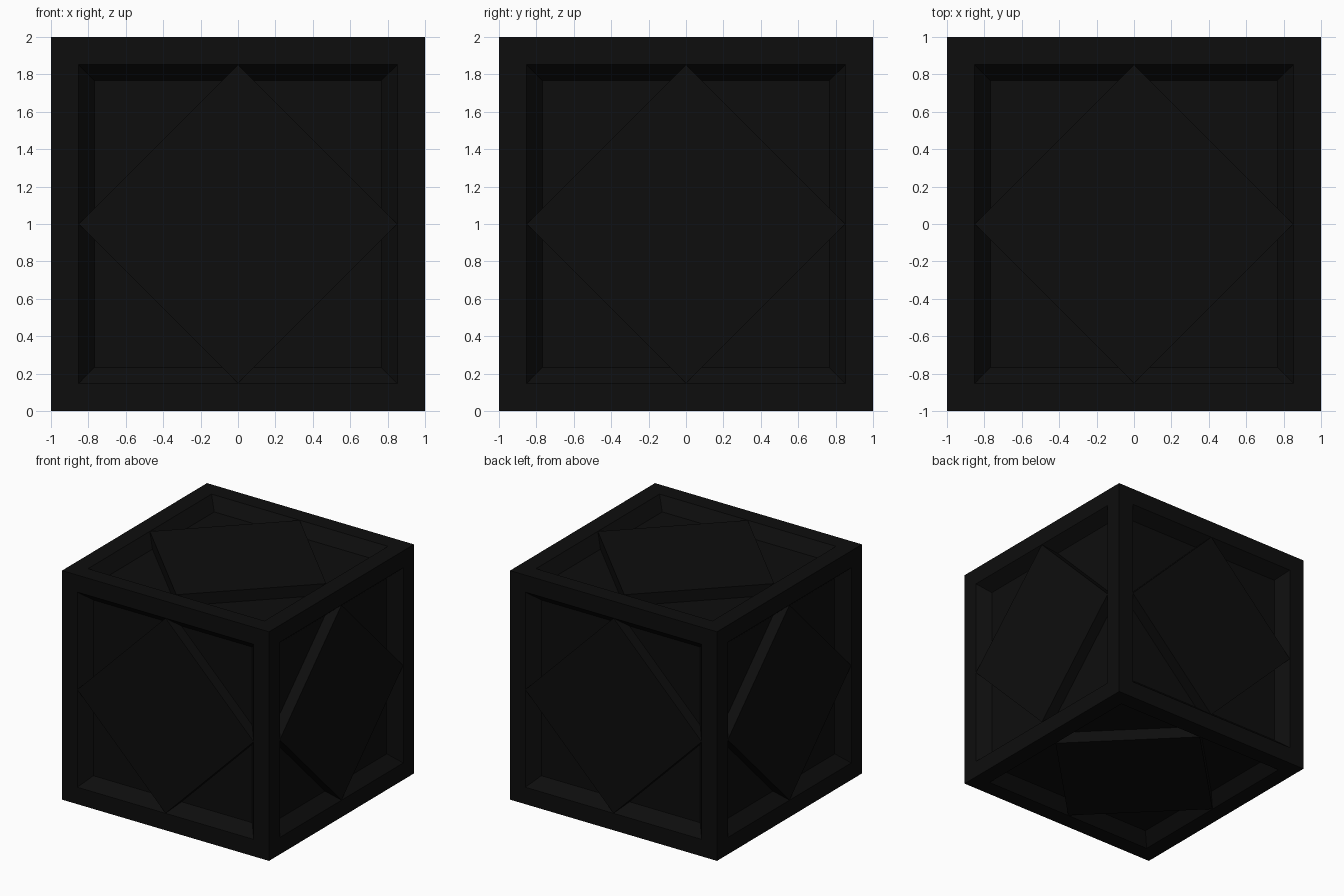
import bpy, bmesh
from math import pi
from mathutils import Matrix, Vector

if "Cube" in bpy.data.objects:
    bpy.data.objects.remove(bpy.data.objects["Cube"])

FRAME = 0.148   # border width
SLOPE = 0.085   # width of the sloped recess wall
DEPTH = 0.1     # recess depth

mat = bpy.data.materials.new("dark_paint")
mat.diffuse_color = (0.004, 0.004, 0.004, 1)
mat.use_nodes = True
mat.node_tree.nodes["Principled BSDF"].inputs["Base Color"].default_value = mat.diffuse_color


def finish(bm, name):
    me = bpy.data.meshes.new(name)
    bm.to_mesh(me)
    bm.free()
    ob = bpy.data.objects.new(name, me)
    me.materials.append(mat)
    bpy.context.collection.objects.link(ob)
    return ob


# Crate body: cube with a framed, sloped recess on every side
bm = bmesh.new()
bmesh.ops.create_cube(bm, size=2, matrix=Matrix.Translation((0, 0, 1)))
sides = bm.faces[:]
bmesh.ops.inset_individual(bm, faces=sides, thickness=FRAME, use_even_offset=True)
bmesh.ops.inset_individual(bm, faces=sides, thickness=SLOPE, depth=-DEPTH,
                           use_even_offset=True)
finish(bm, "crate_body")


# Diamond panels: flush with the frame, one per side
def diamond(name, rot):
    bm = bmesh.new()
    r = 1 - FRAME
    bmesh.ops.create_cone(bm, segments=4, radius1=r, radius2=r, depth=DEPTH,
                          cap_ends=True,
                          matrix=Matrix.Translation((0, 0, 1 - DEPTH / 2)))
    back = [f for f in bm.faces if f.calc_center_median().z < 1 - DEPTH + 1e-4]
    bmesh.ops.delete(bm, geom=back, context='FACES_ONLY')
    bm.transform(Matrix.Translation((0, 0, 1)) @ rot)
    finish(bm, name)


for name, angle, axis in [("top", 0, 'X'), ("bottom", pi, 'X'),
                          ("front", pi / 2, 'X'), ("back", -pi / 2, 'X'),
                          ("right", pi / 2, 'Y'), ("left", -pi / 2, 'Y')]:
    diamond(name + "_diamond_panel", Matrix.Rotation(angle, 4, axis))
